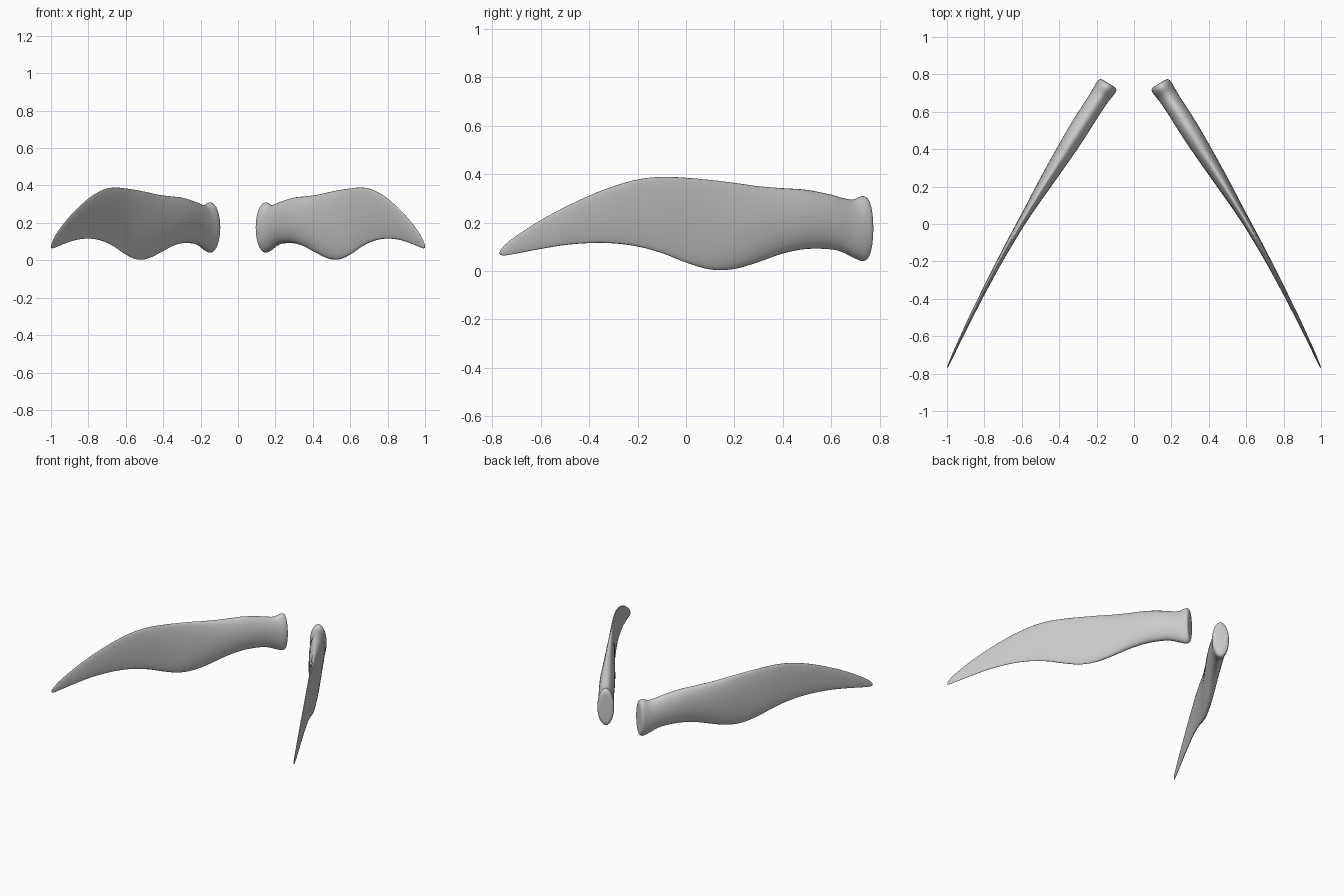
import bpy, bmesh, math
from mathutils import Vector

SIDES = 32
STEPS = 4

# stations along the blade: y, centre x, half thickness, top z, bottom z
STATIONS = [
    (0.752, 0.136, 0.030, 0.250, 0.100),
    (0.750, 0.137, 0.046, 0.288, 0.062),
    (0.742, 0.142, 0.055, 0.305, 0.045),
    (0.725, 0.153, 0.057, 0.309, 0.041),
    (0.690, 0.177, 0.054, 0.295, 0.056),
    (0.650, 0.203, 0.052, 0.301, 0.076),
    (0.600, 0.236, 0.052, 0.315, 0.089),
    (0.500, 0.299, 0.052, 0.335, 0.091),
    (0.400, 0.361, 0.048, 0.342, 0.072),
    (0.300, 0.424, 0.042, 0.350, 0.037),
    (0.200, 0.486, 0.035, 0.364, 0.008),
    (0.100, 0.547, 0.027, 0.376, 0.006),
    (0.000, 0.607, 0.021, 0.385, 0.035),
    (-0.100, 0.664, 0.018, 0.389, 0.074),
    (-0.200, 0.719, 0.015, 0.378, 0.101),
    (-0.300, 0.772, 0.013, 0.350, 0.114),
    (-0.400, 0.823, 0.011, 0.311, 0.115),
    (-0.500, 0.873, 0.010, 0.264, 0.107),
    (-0.600, 0.921, 0.008, 0.210, 0.091),
    (-0.700, 0.968, 0.006, 0.146, 0.072),
    (-0.750, 0.990, 0.004, 0.106, 0.064),
    (-0.769, 0.999, 0.002, 0.082, 0.067),
]


def smooth_stations(pts):
    """Catmull-Rom samples through the stations."""
    p = [Vector(q) for q in pts]
    out = []
    for i in range(len(p) - 1):
        a, b, c, d = p[max(i - 1, 0)], p[i], p[i + 1], p[min(i + 2, len(p) - 1)]
        for k in range(STEPS):
            t = k / STEPS
            out.append(0.5 * (2 * b + (c - a) * t + (2 * a - 5 * b + 4 * c - d) * t * t
                              + (3 * b - a - 3 * c + d) * t ** 3))
    return out + [p[-1]]


def build_blade(name, side, mat):
    bm = bmesh.new()
    rings = []
    for y, x, half, top, bottom in smooth_stations(STATIONS):
        # thickness direction turns gently along the bowed centreline
        slope = 0.56 + 0.07 * y
        across = Vector((1, slope, 0)).normalized()
        mid, tall = (top + bottom) / 2, (top - bottom) / 2
        ring = []
        for k in range(SIDES):
            a = 2 * math.pi * k / SIDES
            v = Vector((x, y, mid + tall * math.sin(a))) + across * half * math.cos(a)
            ring.append(bm.verts.new((side * v.x, v.y, v.z)))
        rings.append(ring)
    for r, s in zip(rings, rings[1:]):
        for k in range(SIDES):
            j = (k + 1) % SIDES
            bm.faces.new((r[k], r[j], s[j], s[k]))
    # butt end and tip caps
    bm.faces.new(rings[0])
    bm.faces.new(rings[-1])
    bmesh.ops.recalc_face_normals(bm, faces=bm.faces)
    for f in bm.faces:
        f.smooth = True
    mesh = bpy.data.meshes.new(name)
    bm.to_mesh(mesh)
    bm.free()
    mesh.materials.append(mat)
    obj = bpy.data.objects.new(name, mesh)
    bpy.context.collection.objects.link(obj)


grey = bpy.data.materials.new("plain grey")
grey.diffuse_color = (0.6, 0.6, 0.6, 1)
build_blade("right_blade", 1, grey)
build_blade("left_blade", -1, grey)
